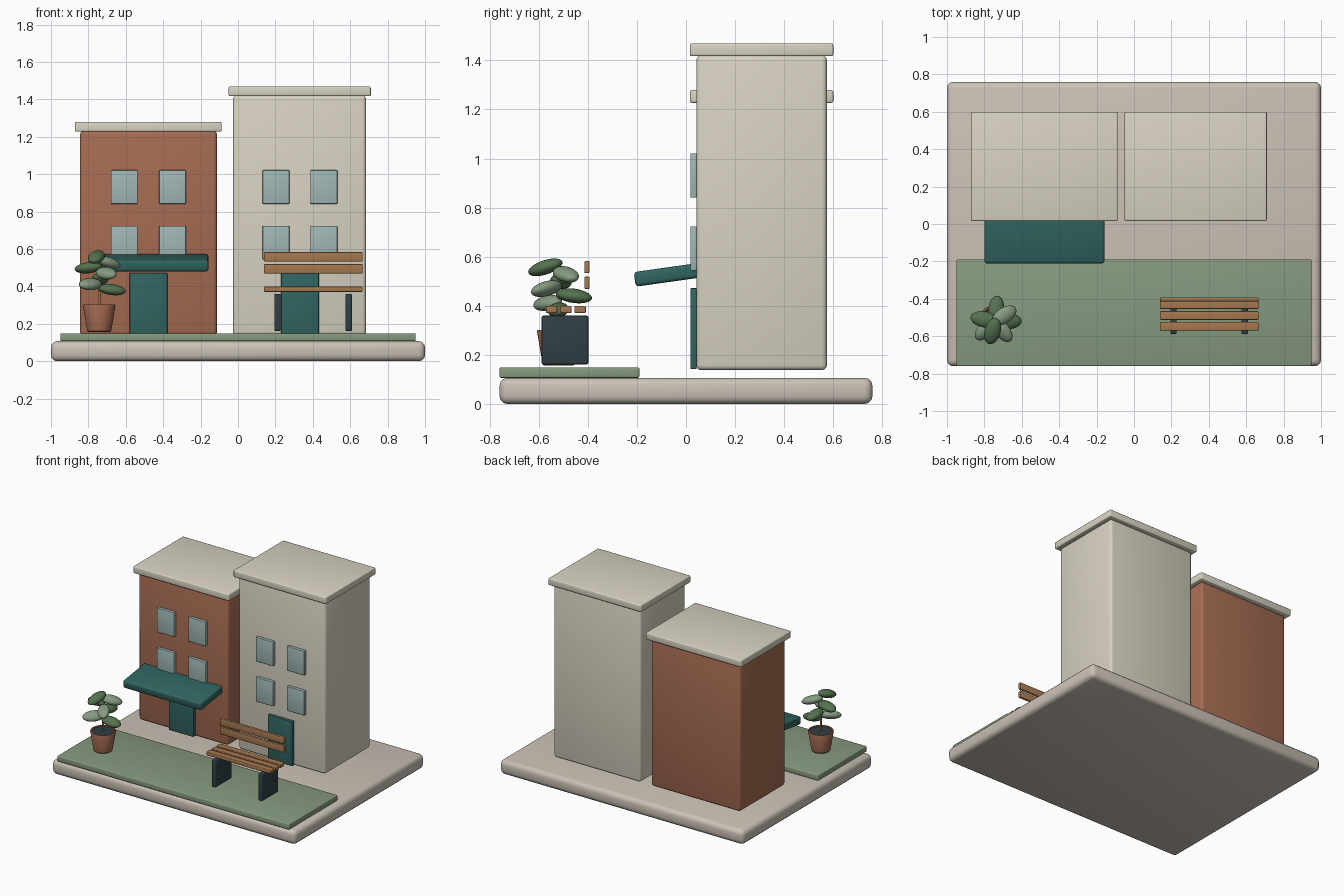
import bpy, bmesh, math
from mathutils import Matrix, Vector

if "Cube" in bpy.data.objects:
    bpy.data.objects.remove(bpy.data.objects["Cube"])


def material(name, rgb):
    m = bpy.data.materials.new(name)
    m.diffuse_color = (*rgb, 1)
    m.use_nodes = True
    m.node_tree.nodes["Principled BSDF"].inputs["Base Color"].default_value = m.diffuse_color
    return m


STONE = material("stone", (0.60, 0.54, 0.47))
CREAM = material("cream", (0.69, 0.65, 0.54))
BRICK = material("brick", (0.38, 0.15, 0.085))
GRASS = material("grass", (0.24, 0.32, 0.21))
TEAL = material("teal", (0.03, 0.13, 0.12))
GLASS = material("glass", (0.35, 0.48, 0.47))
WOOD = material("wood", (0.38, 0.19, 0.08))
IRON = material("iron", (0.03, 0.05, 0.06))
CLAY = material("clay", (0.36, 0.14, 0.08))
LEAF_DARK = material("leaf dark", (0.09, 0.17, 0.08))
LEAF_LIGHT = material("leaf light", (0.24, 0.33, 0.22))


def finish(name, bm, mat):
    bmesh.ops.recalc_face_normals(bm, faces=bm.faces)
    mesh = bpy.data.meshes.new(name)
    bm.to_mesh(mesh)
    bm.free()
    mesh.materials.append(mat)
    ob = bpy.data.objects.new(name, mesh)
    bpy.context.collection.objects.link(ob)
    bpy.ops.object.select_all(action='DESELECT')
    ob.select_set(True)
    bpy.context.view_layer.objects.active = ob
    bpy.ops.object.shade_smooth_by_angle(angle=math.radians(35))
    return ob


def box(name, x, y, z, mat, bevel=0.005, tilt=0.0):
    """Rounded box from (min, max) ranges, tilted about its own x axis."""
    size = [r[1] - r[0] for r in (x, y, z)]
    bm = bmesh.new()
    bmesh.ops.create_cube(bm, size=1, matrix=Matrix.Diagonal((*size, 1)))
    bmesh.ops.bevel(bm, geom=bm.edges[:], offset=bevel, segments=3,
                    profile=0.5, affect='EDGES')
    ob = finish(name, bm, mat)
    ob.location = [(r[0] + r[1]) / 2 for r in (x, y, z)]
    ob.rotation_euler.x = tilt
    return ob


def lathe(name, profile, mat, centre, steps=32):
    """Spin an (r, z) profile around z."""
    bm = bmesh.new()
    vs = [bm.verts.new((r, 0, z)) for r, z in profile]
    edges = [bm.edges.new(p) for p in zip(vs, vs[1:])]
    bmesh.ops.spin(bm, geom=vs + edges, cent=(0, 0, 0), axis=(0, 0, 1),
                   angle=math.tau, steps=steps)
    bmesh.ops.remove_doubles(bm, verts=bm.verts[:], dist=1e-5)
    ob = finish(name, bm, mat)
    ob.location = centre
    return ob


# Ground
box("base", (-1, 1), (-0.76, 0.76), (0, 0.107), STONE, 0.033)
box("lawn", (-0.95, 0.95), (-0.76, -0.19), (0.107, 0.149), GRASS, 0.006)

# Buildings: body, roof slab, windows, door
for label, x, top, roof_x, windows, door, mat in (
        ("brick", (-0.845, -0.112), 1.23, (-0.872, -0.087), (-0.608, -0.35), -0.479, BRICK),
        ("cream", (-0.027, 0.685), 1.42, (-0.05, 0.71), (0.203, 0.459), 0.331, CREAM)):
    box(label + "_building", x, (0.042, 0.574), (0.138, top), mat, 0.02)
    box(label + "_roof", roof_x, (0.016, 0.6), (top - 0.003, top + 0.049), CREAM, 0.008)
    for wx in windows:
        for wz in (0.634, 0.931):
            box(label + "_window", (wx - 0.072, wx + 0.072), (0.018, 0.043),
                (wz - 0.09, wz + 0.09), GLASS, 0.004)
    box(label + "_door", (door - 0.101, door + 0.101), (0.018, 0.043),
        (0.142, 0.472), TEAL, 0.004)

# Awning over the brick building's door
box("awning", (-0.8, -0.158), (-0.21, 0.05), (0.496, 0.556), TEAL, 0.014, math.radians(8))

# Bench
BENCH_X = (0.139, 0.666)
for y in (-0.547, -0.489, -0.431):
    box("seat_slat", BENCH_X, (y - 0.023, y + 0.023), (0.371, 0.399), WOOD, 0.005)
for z in (0.494, 0.558):
    box("back_slat", BENCH_X, (-0.414, -0.393), (z - 0.025, z + 0.025), WOOD, 0.005)
for x in (0.211, 0.592):
    box("bench_leg", (x - 0.017, x + 0.017), (-0.588, -0.398), (0.162, 0.36), IRON, 0.006)

# Potted plant
PX, PY = -0.742, -0.52
lathe("pot", [(0, 0.157), (0.06, 0.157), (0.064, 0.161), (0.087, 0.297), (0.085, 0.302),
              (0.076, 0.302), (0.073, 0.285), (0, 0.285)], CLAY, (PX, PY, 0))
lathe("soil", [(0, 0.28), (0.073, 0.28), (0.074, 0.295), (0, 0.295)], IRON, (PX, PY, 0))
lathe("stem", [(0, 0.29), (0.007, 0.29), (0.006, 0.56), (0, 0.56)], WOOD, (PX, PY, 0), 12)

# Leaves spiral up the stem by the golden angle: (droop, roll) in degrees
for i, (droop, roll) in enumerate(((8, 10), (5, -25), (8, 5), (10, 25), (6, 5), (14, 10), (18, 0))):
    bm = bmesh.new()
    bmesh.ops.create_uvsphere(bm, u_segments=24, v_segments=14, radius=1,
                              matrix=Matrix.Diagonal((0.075, 0.043, 0.029, 1)))
    leaf = finish("leaf", bm, LEAF_LIGHT if i % 2 else LEAF_DARK)
    turn = math.radians(-137.5 * i)
    r = 0.067 - 0.002 * i
    place = Vector((PX + r * math.cos(turn), PY + r * math.sin(turn), 0.383 + 0.029 * i))
    leaf.matrix_world = (Matrix.Translation(place) @ Matrix.Rotation(turn, 4, 'Z')
                         @ Matrix.Rotation(math.radians(droop), 4, 'Y')
                         @ Matrix.Rotation(math.radians(roll), 4, 'X'))
